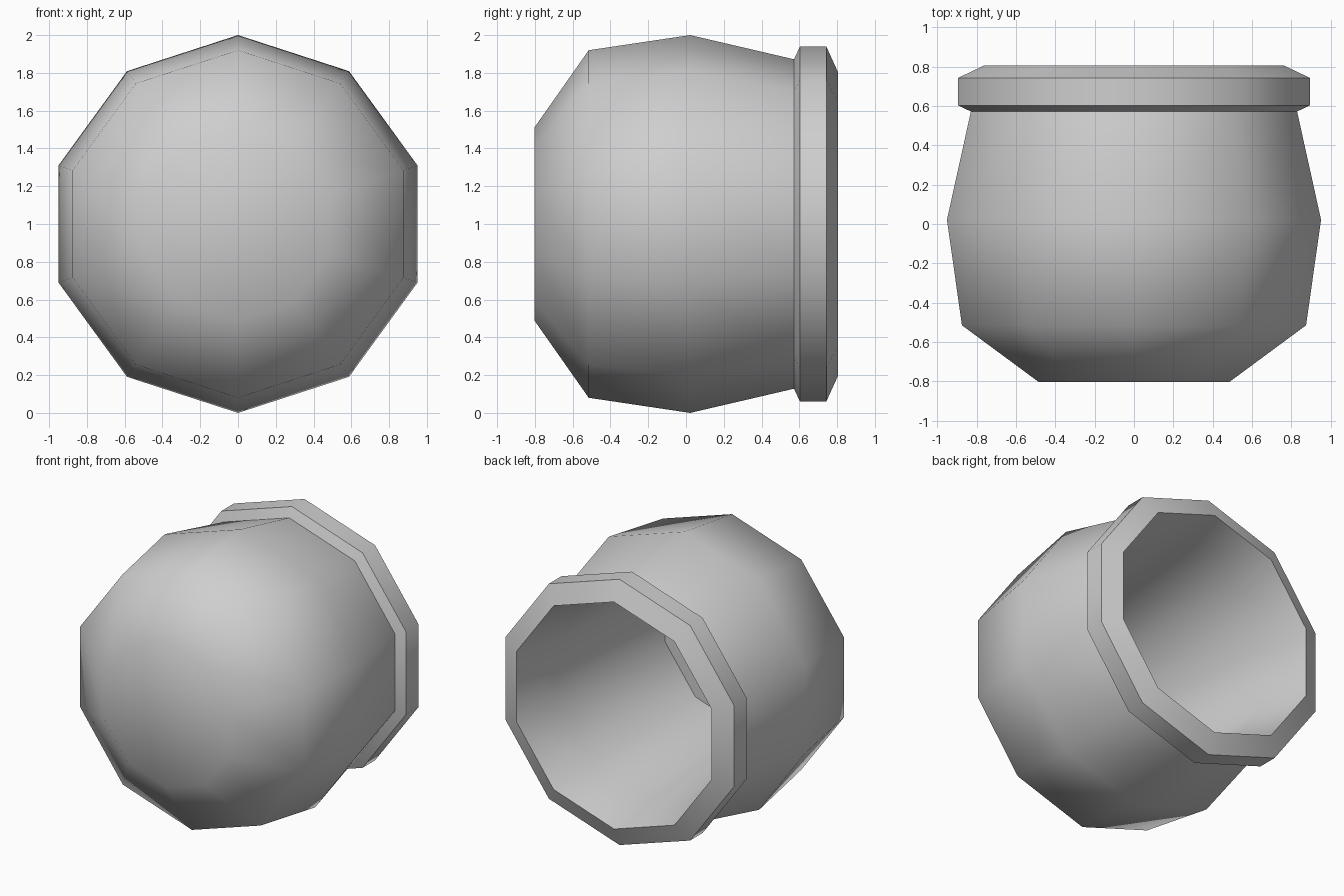
import bpy
import math

cube = bpy.data.objects.get("Cube")
if cube:
    bpy.data.objects.remove(cube, do_unlink=True)

SIDES = 10
CENTRE_Z = 1.0

# Lathe profile (depth along y, radius): outside, rim, then hollow inside
profile = [
    (-0.803, 0.51), (-0.515, 0.92), (0.022, 1.0), (0.572, 0.872),
    (0.603, 0.94), (0.743, 0.94), (0.805, 0.803),
    (0.46, 0.72), (-0.65, 0.65),
]


def lathe(name, points, material):
    """Turn a profile around the y axis and close both ends."""
    verts, faces = [], []
    for y, r in points:
        for i in range(SIDES):
            a = math.tau * i / SIDES
            verts.append((r * math.sin(a), y, CENTRE_Z + r * math.cos(a)))
    for k in range(len(points) - 1):
        for i in range(SIDES):
            j = (i + 1) % SIDES
            a, b = k * SIDES, (k + 1) * SIDES
            faces.append((a + i, a + j, b + j, b + i))
    last = (len(points) - 1) * SIDES
    faces.append(tuple(reversed(range(SIDES))))
    faces.append(tuple(range(last, last + SIDES)))
    mesh = bpy.data.meshes.new(name)
    mesh.from_pydata(verts, [], faces)
    mesh.materials.append(material)
    obj = bpy.data.objects.new(name, mesh)
    bpy.context.collection.objects.link(obj)
    return obj


# Single plain grey
grey = bpy.data.materials.new("light_grey")
grey.use_nodes = True
colour = (0.62, 0.62, 0.62, 1)
grey.diffuse_color = colour
grey.node_tree.nodes["Principled BSDF"].inputs["Base Color"].default_value = colour

# Hollow pot with a raised rim
pot = lathe("pot", profile, grey)
bpy.ops.object.select_all(action="DESELECT")
pot.select_set(True)
bpy.context.view_layer.objects.active = pot

# Consistent outward normals, smooth body and crisp rim
bpy.ops.object.mode_set(mode="EDIT")
bpy.ops.mesh.select_all(action="SELECT")
bpy.ops.mesh.normals_make_consistent(inside=False)
bpy.ops.object.mode_set(mode="OBJECT")
bpy.ops.object.shade_smooth_by_angle(angle=math.radians(55))
